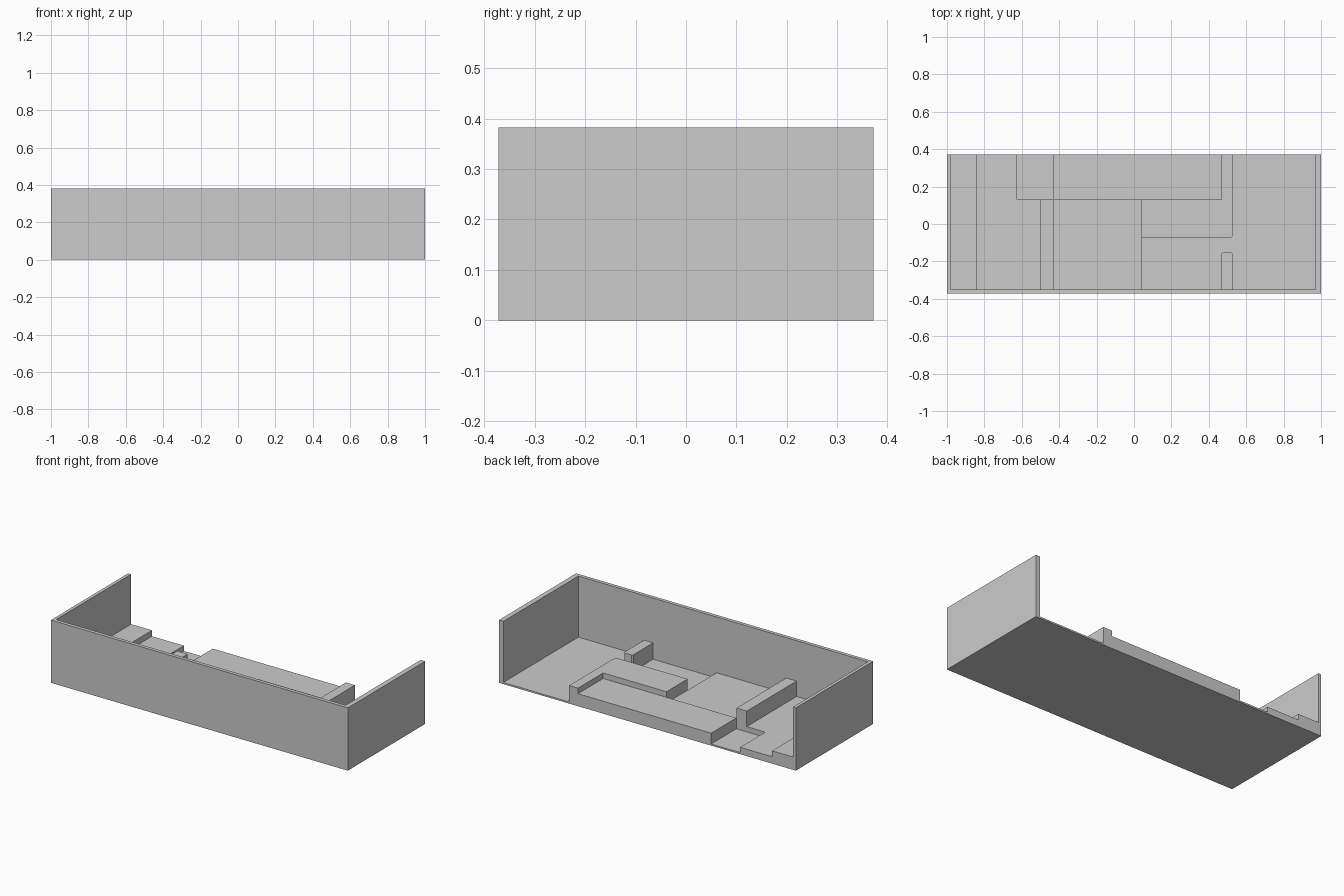
import bpy, bmesh

if "Cube" in bpy.data.objects:
    bpy.data.objects.remove(bpy.data.objects["Cube"])

BACK, INNER, MID = 0.372, -0.35, 0.13   # back edge, inside of front wall, step line


def prism(name, outline, z0, z1):
    """Extrude a counter-clockwise plan outline from z0 to z1."""
    bm = bmesh.new()
    face = bm.faces.new([bm.verts.new((x, y, z0)) for x, y in outline])
    new = bmesh.ops.extrude_face_region(bm, geom=[face], use_keep_orig=True)["geom"]
    top = [v for v in new if isinstance(v, bmesh.types.BMVert)]
    bmesh.ops.translate(bm, verts=top, vec=(0, 0, z1 - z0))
    bmesh.ops.recalc_face_normals(bm, faces=bm.faces)
    mesh = bpy.data.meshes.new(name)
    bm.to_mesh(mesh)
    bm.free()
    ob = bpy.data.objects.new(name, mesh)
    bpy.context.collection.objects.link(ob)
    return ob


def block(name, x0, x1, y0, y1, z0, z1):
    return prism(name, [(x0, y0), (x1, y0), (x1, y1), (x0, y1)], z0, z1)


F = 0.01   # base plate thickness
C = 0.008  # small corner cut on the low partitions

# Three-sided outer wall, open at the back
prism("outer_wall", [(-1, -BACK), (1, -BACK), (1, BACK), (0.97, BACK),
                     (0.97, INNER), (-0.98, INNER), (-0.98, BACK), (-1, BACK)], 0, 0.382)

# Base plate
block("base_plate", -0.98, 0.97, INNER, BACK, 0, F)

# Stepped floor levels
block("left_high_step", -0.98, -0.84, INNER, BACK, F, 0.078)
prism("left_low_step", [(-0.84, INNER), (-0.5, INNER), (-0.5, MID), (-0.625, MID),
                        (-0.625, BACK), (-0.84, BACK)], F, 0.042)
block("middle_floor", -0.43, 0.04, INNER, MID, F, 0.042)
block("back_platform", -0.43, 0.467, MID, BACK, F, 0.076)

# Tall divider between the left and middle floors
block("tall_divider", -0.5, -0.43, INNER, MID, F, 0.136)

# L-shaped low partition beside the platform
prism("corner_partition", [(0.04, -0.073), (0.527 - C, -0.073), (0.527, -0.073 + C),
                           (0.527, BACK), (0.467, BACK), (0.467, MID), (0.04, MID)], F, 0.11)

# Short stub partition against the front wall
prism("stub_partition", [(0.467, INNER), (0.527, INNER), (0.527, -0.152 - C),
                         (0.527 - C, -0.152), (0.467 + C, -0.152),
                         (0.467, -0.152 - C)], F, 0.11)
